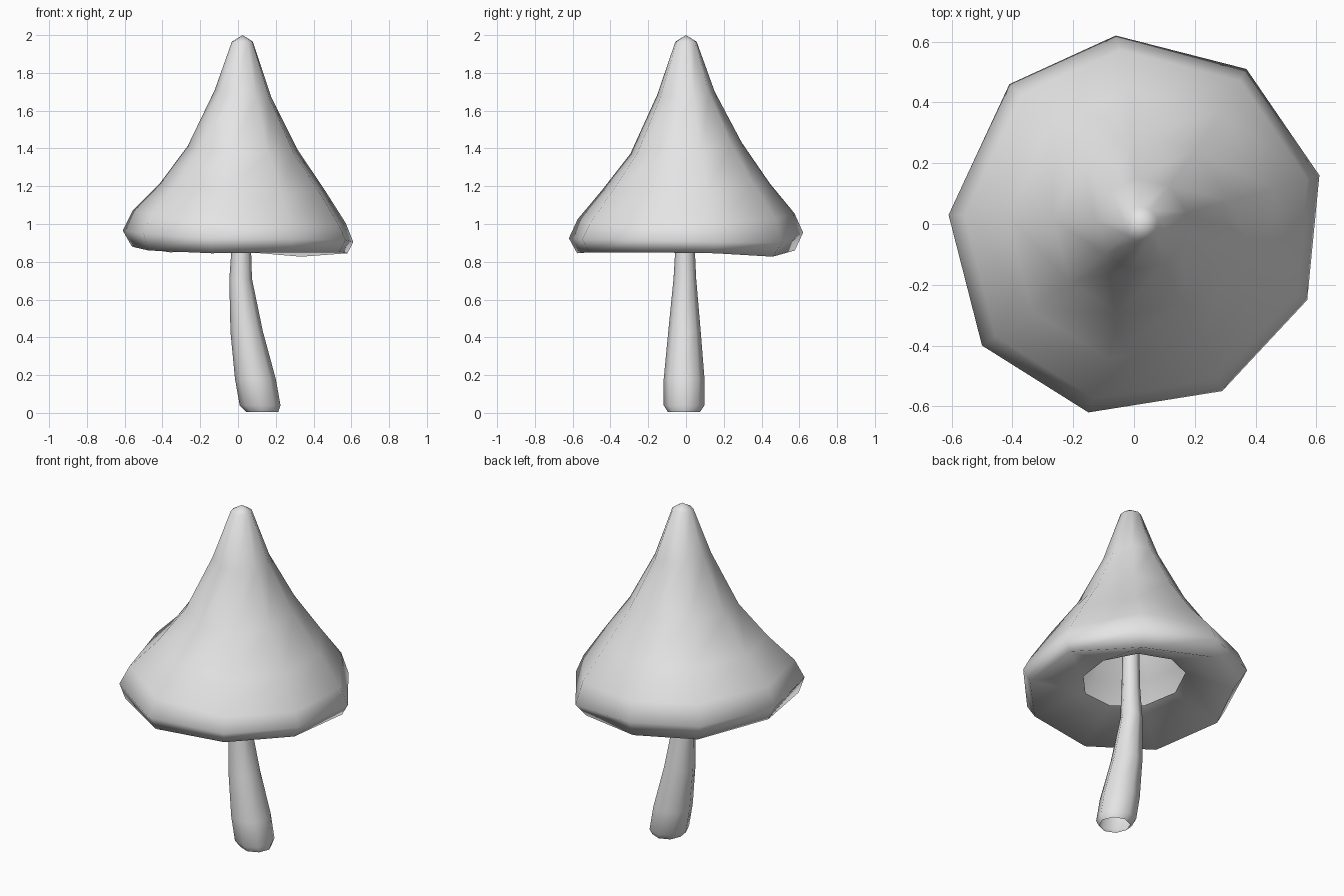
import bpy, bmesh
from math import sin, cos, tau

if "Cube" in bpy.data.objects:
    bpy.data.objects.remove(bpy.data.objects["Cube"], do_unlink=True)

grey = bpy.data.materials.new("plain grey")
grey.use_nodes = True
grey.diffuse_color = (0.78, 0.78, 0.78, 1)
grey.node_tree.nodes["Principled BSDF"].inputs["Base Color"].default_value = (0.78, 0.78, 0.78, 1)


def loft(name, rings, tip=None):
    """Skin rings of points from bottom to top, with an optional closing tip."""
    bm = bmesh.new()
    loops = [[bm.verts.new(p) for p in ring] for ring in rings]
    n = len(loops[0])
    for low, high in zip(loops, loops[1:]):
        for i in range(n):
            j = (i + 1) % n
            bm.faces.new((low[i], low[j], high[j], high[i]))
    if tip:
        top = bm.verts.new(tip)
        for i in range(n):
            bm.faces.new((loops[-1][i], loops[-1][(i + 1) % n], top))
    mesh = bpy.data.meshes.new(name)
    bm.to_mesh(mesh)
    bm.free()
    mesh.materials.append(grey)
    mesh.shade_smooth()
    obj = bpy.data.objects.new(name, mesh)
    bpy.context.collection.objects.link(obj)
    return obj


# Cap: uneven nine-sided rim, with size and height of its lip and height of its widest edge
rim = [(0.61, 0.16), (0.37, 0.51), (-0.06, 0.62), (-0.41, 0.46), (-0.61, 0.03),
       (-0.5, -0.4), (-0.15, -0.62), (0.29, -0.55), (0.57, -0.25)]
lip_scale = [0.95, 0.9, 0.93, 0.88, 0.92, 0.95, 0.93, 0.93, 0.94]
lip_z = [0.845, 0.827, 0.86, 0.85, 0.88, 0.86, 0.845, 0.85, 0.85]
edge_z = [0.905, 0.9, 0.955, 0.96, 0.965, 0.95, 0.925, 0.92, 0.915]


def cap_ring(scale, z, tilt_x, tilt_y, shift=0.0):
    return [(x * scale + shift, y * scale, z + tilt_x * x + tilt_y * y) for x, y in rim]


cap_rings = [
    cap_ring(0.455, 0.95, -0.03, 0.02),                                  # underside opening
    [(x * s, y * s, z) for (x, y), s, z in zip(rim, lip_scale, lip_z)],  # lip
    [(x, y, z) for (x, y), z in zip(rim, edge_z)],                       # widest edge
    cap_ring(0.925, 1.035, -0.06, 0.03, 0.007),
    cap_ring(0.715, 1.195, -0.03, 0.03, 0.022),
    cap_ring(0.475, 1.4, -0.02, 0.05, 0.024),
    cap_ring(0.245, 1.69, -0.03, 0.015, 0.026),
    cap_ring(0.091, 1.965, 0, 0, 0.023),
]
loft("mushroom_cap", cap_rings, (0.025, 0, 2))

# Stem: bent, tapering open tube (centre x, centre y, height, radius)
stem = [(0.128, -0.011, 0.005, 0.085), (0.117, -0.01, 0.04, 0.108), (0.092, -0.01, 0.18, 0.108),
        (0.046, -0.008, 0.43, 0.086), (0.014, -0.006, 0.71, 0.06),
        (0.018, -0.005, 0.9, 0.05), (0.02, -0.003, 1.2, 0.045)]
loft("mushroom_stem", [[(cx + r * cos(i * tau / 8), cy + r * sin(i * tau / 8), z) for i in range(8)]
                       for cx, cy, z, r in stem])
